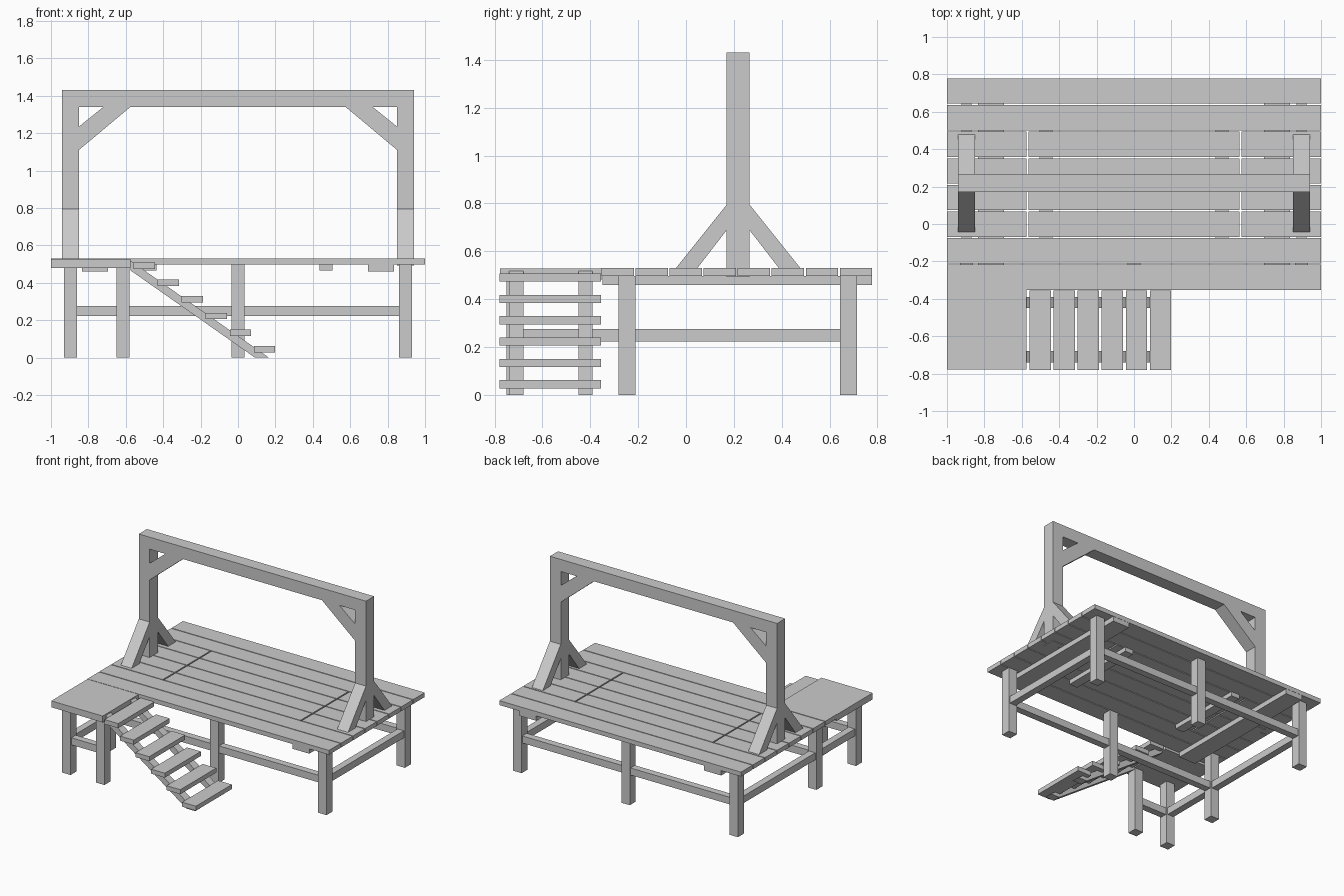
import bpy

cube = bpy.data.objects.get("Cube")
if cube:
    bpy.data.objects.remove(cube, do_unlink=True)

wood = bpy.data.materials.new("grey_wood")
wood.use_nodes = True
GREY = (0.6, 0.6, 0.6, 1)
wood.diffuse_color = GREY
wood.node_tree.nodes["Principled BSDF"].inputs["Base Color"].default_value = GREY


def add_mesh(name, verts, faces):
    mesh = bpy.data.meshes.new(name)
    mesh.from_pydata(verts, [], faces)
    mesh.materials.append(wood)
    obj = bpy.data.objects.new(name, mesh)
    bpy.context.collection.objects.link(obj)
    return obj


def prism(name, profile, axis, lo, hi):
    """Extrude a 2D profile (x,z or y,z) along the y or x axis."""
    def place(p, d):
        return (p[0], d, p[1]) if axis == "y" else (d, p[0], p[1])
    n = len(profile)
    verts = [place(p, d) for d in (lo, hi) for p in profile]
    faces = [tuple(range(n))[::-1], tuple(range(n, 2 * n))]
    faces += [(i, (i + 1) % n, n + (i + 1) % n, n + i) for i in range(n)]
    obj = add_mesh(name, verts, faces)
    # Make the normals point outward
    import bmesh
    bm = bmesh.new()
    bm.from_mesh(obj.data)
    bmesh.ops.recalc_face_normals(bm, faces=bm.faces)
    bm.to_mesh(obj.data)
    bm.free()
    return obj


def box(name, x, y, z):
    return prism(name, [(x[0], z[0]), (x[1], z[0]), (x[1], z[1]), (x[0], z[1])], "y", *y)


def around(c, half):
    return (c - half, c + half)


# Deck planks: full length at front and back, three pieces in the middle rows
DECK = (0.497, 0.53)
PITCH, GAP = 0.1423, 0.007
for row in range(8):
    y0 = -0.353 + row * PITCH
    span = (y0, y0 + PITCH - GAP)
    if row in (0, 1, 6, 7):
        box("deck_plank", (-1, 1), span, DECK)
    else:
        for piece in ((-1, -0.575), (-0.565, 0.565), (0.575, 1)):
            box("deck_plank", piece, span, DECK)

# Boards and battens beneath the deck
for side in (-1, 1):
    box("deck_joist", around(side * 0.765, 0.07), (-0.35, 0.777), (0.46, DECK[0]))
    box("deck_batten", around(side * 0.47, 0.035), (-0.08, 0.51), (0.465, DECK[0]))

# Legs and lower rails
LEG = 0.035
RAIL = (0.222, 0.275)
FRONT, BACK, END, LANDING = -0.247, 0.679, 0.895, -0.715
for y in (FRONT, BACK):
    for x in (-END, 0, END):
        box("deck_leg", around(x, LEG), around(y, LEG), (0, DECK[0]))
    for x0, x1 in ((-END, 0), (0, END)):
        box("long_rail", (x0 + LEG, x1 - LEG), around(y, 0.026), RAIL)
for x in (-END, END):
    box("end_rail", around(x, 0.026), (FRONT + LEG, BACK - LEG), RAIL)

# Stair landing
box("landing_board", (-1, -0.575), (-0.778, -0.353), (0.48, 0.528))
for x in (-END, -0.615):
    box("landing_leg", around(x, LEG), around(LANDING, LEG), (0, 0.48))
box("landing_side_rail", around(-END, 0.026), (LANDING + LEG, FRONT - LEG), RAIL)
box("landing_front_rail", (-END + LEG, -0.615 - LEG), around(LANDING, 0.026), RAIL)

# Stairs
stringer = [(-0.575, 0.518), (-0.575, 0.466), (0.09, 0), (0.165, 0)]
for y in (-0.42, -0.71):
    prism("stair_stringer", stringer, "y", *around(y, 0.03))
for step in range(6):
    x, z = -0.558 + step * 0.1285, 0.473 - step * 0.0892
    box("stair_tread", (x, x + 0.113), (-0.78, -0.355), (z, z + 0.034))

# Overhead frame
MID, HALF = 0.218, 0.048
depth = around(MID, HALF)
box("top_beam", (-0.94, 0.94), depth, (1.34, 1.43))
for side in (-1, 1):
    box("frame_post", around(side * END, 0.045), depth, (0.492, 1.34))
    corner = [(0.85, 1.235), (0.85, 1.11), (0.575, 1.34), (0.72, 1.34)]
    prism("corner_brace", [(side * x, z) for x, z in corner], "y", *depth)
    for way in (-1, 1):
        foot = [(HALF, 0.795), (HALF, 0.688), (0.17, 0.53), (0.26, 0.53)]
        prism("foot_brace", [(MID + way * y, z) for y, z in foot], "x",
              *around(side * END, 0.045))
